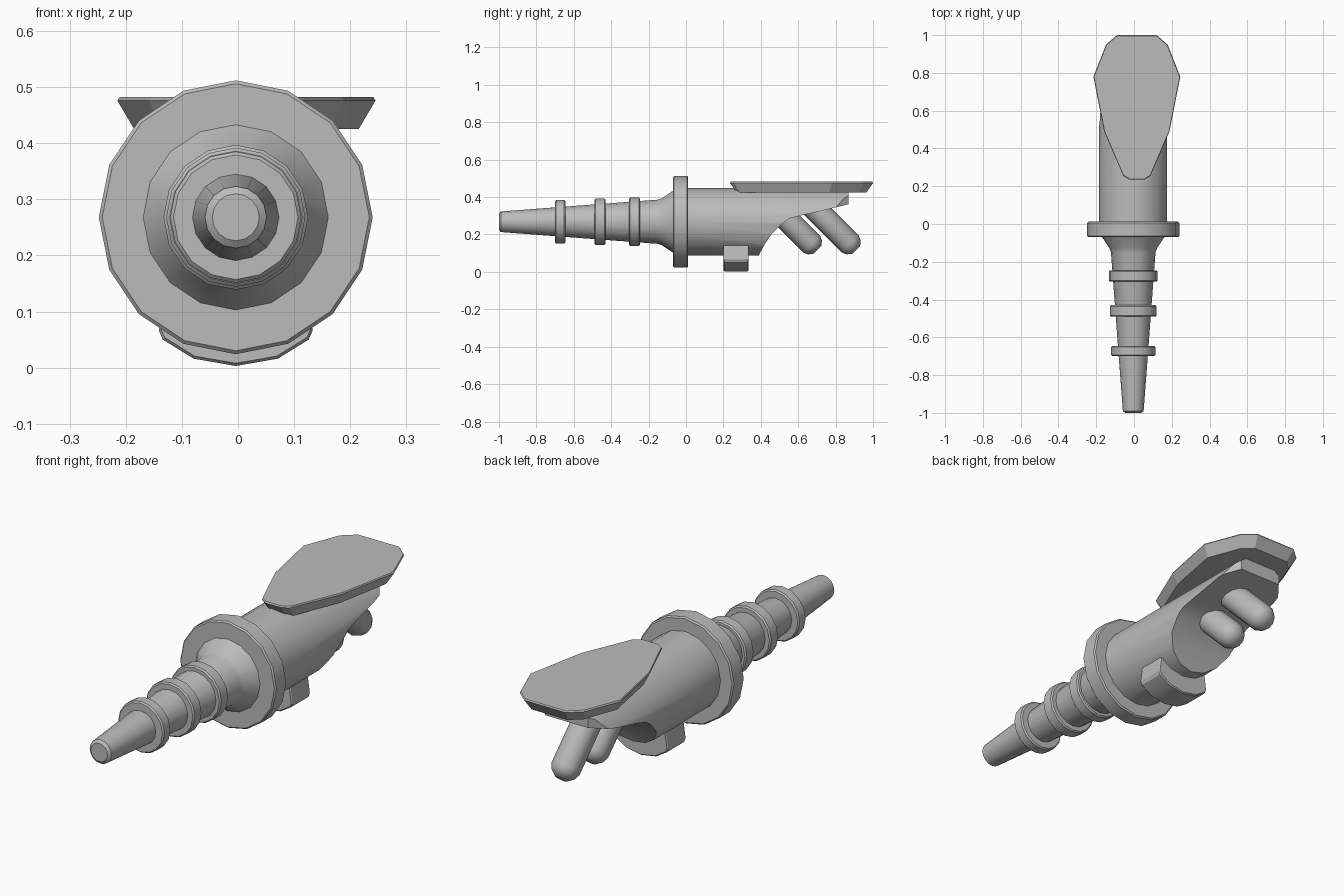
import bpy, bmesh, math
from mathutils import Vector

if "Cube" in bpy.data.objects:
    bpy.data.objects.remove(bpy.data.objects["Cube"], do_unlink=True)

grey = bpy.data.materials.new("plain_grey")
grey.use_nodes = True
GREY = (0.5, 0.5, 0.5, 1)
grey.diffuse_color = GREY
grey.node_tree.nodes["Principled BSDF"].inputs["Base Color"].default_value = GREY

AXIS = Vector((-0.004, 0, 0.268))   # long axis of the tool
SIDES = 16


def finish(name, bm):
    bmesh.ops.recalc_face_normals(bm, faces=bm.faces)
    mesh = bpy.data.meshes.new(name)
    bm.to_mesh(mesh)
    bm.free()
    obj = bpy.data.objects.new(name, mesh)
    bpy.context.collection.objects.link(obj)
    mesh.materials.append(grey)
    return obj


def shade(obj, angle=32):
    bpy.ops.object.select_all(action='DESELECT')
    bpy.context.view_layer.objects.active = obj
    obj.select_set(True)
    bpy.ops.object.shade_smooth_by_angle(angle=math.radians(angle))


def loft(name, loops):
    """Skin a row of matching closed loops and cap both ends."""
    bm = bmesh.new()
    rings = [[bm.verts.new(p) for p in loop] for loop in loops]
    n = len(rings[0])
    for a, b in zip(rings, rings[1:]):
        for i in range(n):
            j = (i + 1) % n
            bm.faces.new((a[i], a[j], b[j], b[i]))
    bm.faces.new(rings[0])
    bm.faces.new(rings[-1])
    return finish(name, bm)


def lathe(name, profile, origin=AXIS, direction=(0, 1, 0), sides=SIDES):
    """Turn (distance, radius) pairs around a direction in the YZ plane."""
    d = Vector(direction).normalized()
    side = Vector((1, 0, 0))
    up = side.cross(d)
    turns = [2 * math.pi * i / sides for i in range(sides)]
    return loft(name, [[origin + d * t + (side * math.sin(a) + up * math.cos(a)) * r
                        for a in turns] for t, r in profile])


def collar(name, start, end, radius, edge=0.006):
    return lathe(name, [(start, radius - edge), (start + edge, radius),
                        (end - edge, radius), (end, radius - edge)])


def keep_inside(obj, cutter):
    mod = obj.modifiers.new("trim", 'BOOLEAN')
    mod.operation = 'INTERSECT'
    mod.solver = 'EXACT'
    mod.object = cutter
    bpy.context.view_layer.objects.active = obj
    bpy.ops.object.modifier_apply(modifier=mod.name)
    bpy.data.objects.remove(cutter, do_unlink=True)


# Tapered nozzle with a flared root
shade(lathe("nozzle", [(-1, 0.042), (-0.99, 0.055), (-0.7, 0.077), (-0.15, 0.118),
                       (-0.13, 0.125), (-0.07, 0.165), (-0.03, 0.165)]))

# Collars along the nozzle and the large flange
for name, start, end, radius in (("front_collar", -0.7, -0.645, 0.117),
                                 ("middle_collar", -0.49, -0.43, 0.124),
                                 ("rear_collar", -0.305, -0.245, 0.129)):
    shade(collar(name, start, end, radius))
shade(collar("flange", -0.07, 0.012, 0.244))

# Round body, scooped away underneath and narrowed at the back
body = lathe("body", [(-0.02, 0.18), (0.95, 0.18)])
scoop = [(-0.1, 0), (-0.1, 0.6), (0.87, 0.6), (0.87, 0.362), (0.72, 0.325), (0.62, 0.303),
         (0.55, 0.285), (0.51, 0.255), (0.46, 0.205), (0.42, 0.145), (0.39, 0.09), (0.38, 0)]
keep_inside(body, loft("side_cutter", [[(x, y, z) for y, z in scoop] for x in (-0.4, 0.4)]))
plan = [(-0.3, -0.1), (0.3, -0.1), (0.3, 0.66), (0.17, 0.79), (0.1, 0.88),
        (-0.1, 0.88), (-0.17, 0.79), (-0.3, 0.66)]
keep_inside(body, loft("plan_cutter", [[(x + AXIS.x, y, z) for x, y in plan] for z in (0, 0.6)]))
shade(body)

# Flat top plate with sides sloping inward underneath
half = [(0.04, 0.235), (0.072, 0.255), (0.173, 0.49), (0.23, 0.78), (0.163, 0.95), (0.105, 1.0)]
outline = half + [(-x, y) for x, y in reversed(half)]


def plate_loop(z, sx, sy):
    return [(0.015 + x * sx, 0.62 + (y - 0.62) * sy, z) for x, y in outline]


loft("top_plate", [plate_loop(0.425, 0.87, 0.91), plate_loop(0.476, 1, 1),
                   plate_loop(0.482, 0.985, 0.99)])

# Curved foot block below the body
arc = [(0.125, 0.15), (0.137, 0.066), (0.13, 0.05), (0.075, 0.016)]
foot = arc + [(0, 0.003)] + [(-x, z) for x, z in reversed(arc)]


def foot_loop(y, scale):
    return [(AXIS.x + x * scale, y, 0.2 + (z - 0.2) * scale) for x, z in foot]


shade(loft("foot_block", [foot_loop(0.2, 0.975), foot_loop(0.206, 1),
                          foot_loop(0.329, 1), foot_loop(0.335, 0.975)]), 25)

# Two slanted pegs with rounded tips
for name, y in (("front_peg", 0.703), ("rear_peg", 0.91)):
    tip = Vector((AXIS.x, y, 0.117))
    shade(lathe(name, [(-0.33, 0.064), (-0.045, 0.064), (-0.02, 0.053), (0, 0.03)],
                tip, (0, 1, -1), 12), 50)
